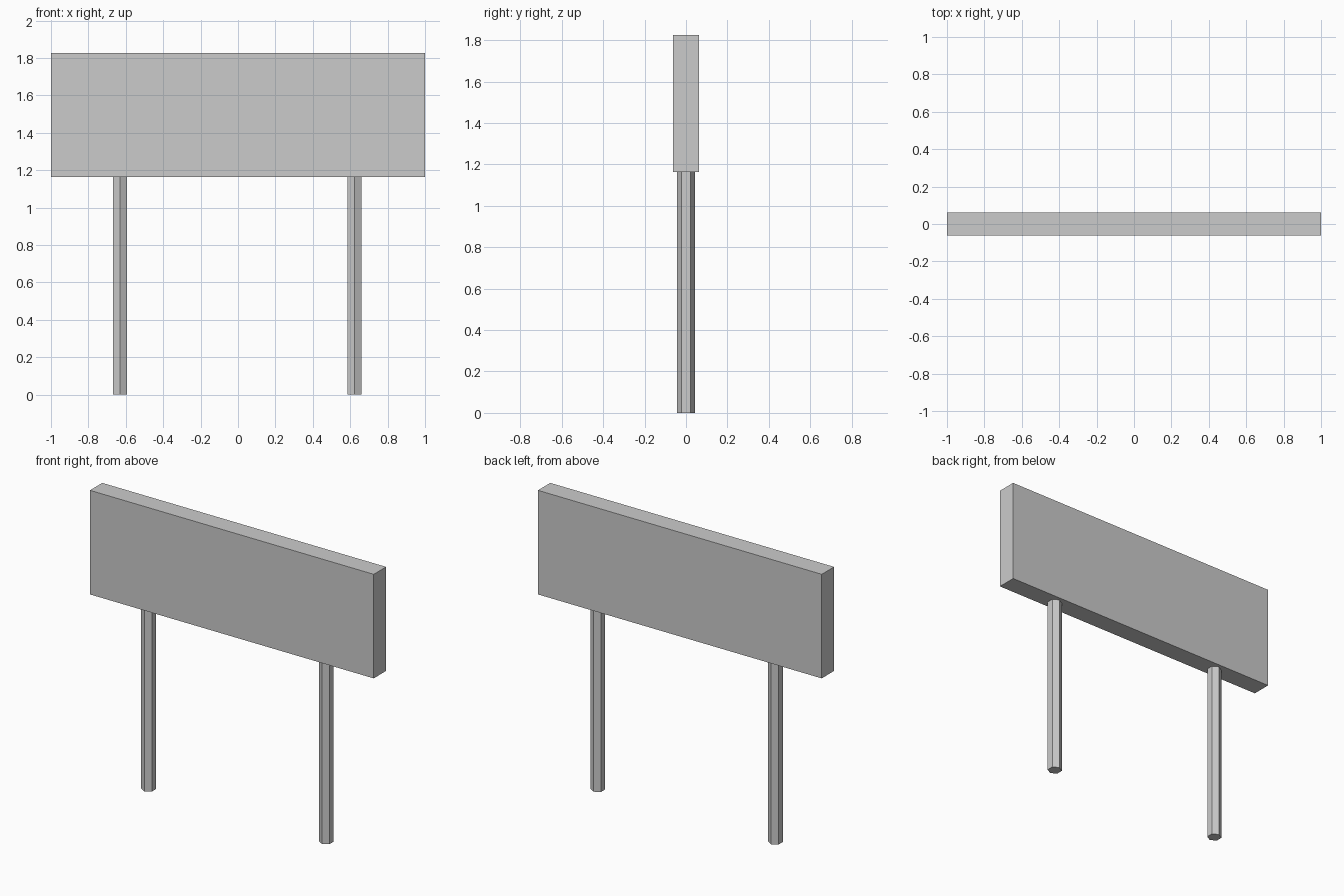
import bpy
import bmesh
from math import sin, cos, pi

if "Cube" in bpy.data.objects:
    bpy.data.objects.remove(bpy.data.objects["Cube"])

PANEL_BOTTOM, PANEL_TOP = 1.163, 1.826


def prism(name, outline, z0, z1):
    """Extrude a flat xy outline from z0 up to z1."""
    bm = bmesh.new()
    face = bm.faces.new([bm.verts.new((x, y, z0)) for x, y in outline])
    geom = bmesh.ops.extrude_face_region(bm, geom=[face])["geom"]
    top = [g for g in geom if isinstance(g, bmesh.types.BMVert)]
    bmesh.ops.translate(bm, verts=top, vec=(0, 0, z1 - z0))
    if not any(len(e.link_faces) == 1 for e in bm.edges) is False:
        bm.faces.new([v for v in bm.verts if v not in top])
    bmesh.ops.recalc_face_normals(bm, faces=bm.faces)
    mesh = bpy.data.meshes.new(name)
    bm.to_mesh(mesh)
    bm.free()
    obj = bpy.data.objects.new(name, mesh)
    bpy.context.collection.objects.link(obj)
    return obj


# Sign panel
w, d = 1.0, 0.062
prism("sign_panel", [(-w, -d), (w, -d), (w, d), (-w, d)], PANEL_BOTTOM, PANEL_TOP)

# Six-sided posts, corners pointing to front and back
r = 0.043
for name, cx in (("left_post", -0.63), ("right_post", 0.622)):
    hexagon = [(cx + r * sin(i * pi / 3), r * cos(i * pi / 3)) for i in range(6)]
    prism(name, hexagon, 0, PANEL_BOTTOM)
